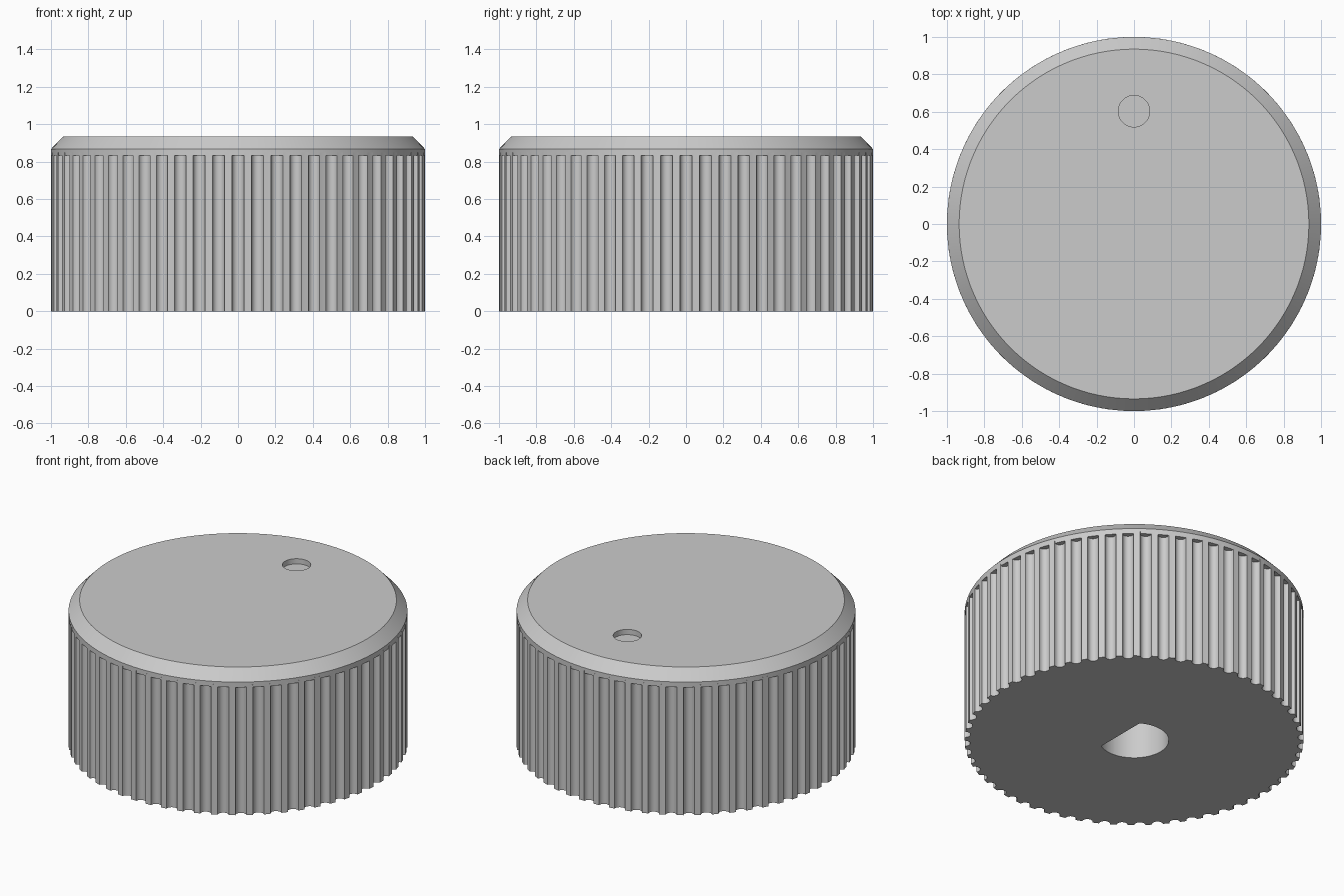
import bpy, bmesh
from math import pi, cos, sin, acos, radians
from mathutils import Vector

cube = bpy.data.objects.get("Cube")
if cube:
    bpy.data.objects.remove(cube, do_unlink=True)

GROOVES = 60
GROOVE_R = 0.033
RIM_Z, EDGE_Z, TOP_Z = 0.833, 0.867, 0.935

grey = bpy.data.materials.new("light grey plastic")
grey.use_nodes = True
colour = (0.6, 0.6, 0.6, 1)
grey.diffuse_color = colour
grey.node_tree.nodes["Principled BSDF"].inputs["Base Color"].default_value = colour


def arc(radius, start, end, steps, centre=(0, 0)):
    """Points along a circular arc."""
    angles = [start + (end - start) * i / steps for i in range(steps + 1)]
    return [(centre[0] + radius * cos(a), centre[1] + radius * sin(a)) for a in angles]


def loft(name, rings):
    """Closed solid through rings of (outline, height)."""
    bm = bmesh.new()
    loops = [[bm.verts.new((x, y, z)) for x, y in outline] for outline, z in rings]
    for low, high in zip(loops, loops[1:]):
        for i in range(len(low)):
            j = (i + 1) % len(low)
            bm.faces.new((low[i], low[j], high[j], high[i]))
    bm.faces.new(loops[0][::-1])
    bm.faces.new(loops[-1])
    bmesh.ops.recalc_face_normals(bm, faces=bm.faces)
    mesh = bpy.data.meshes.new(name)
    bm.to_mesh(mesh)
    bm.free()
    mesh.materials.append(grey)
    obj = bpy.data.objects.new(name, mesh)
    bpy.context.collection.objects.link(obj)
    return obj


def cut(obj, cutter):
    """Subtract the cutter, apply the result and discard the cutter."""
    cutter.hide_render = True
    mod = obj.modifiers.new("cut", "BOOLEAN")
    mod.operation = "DIFFERENCE"
    mod.solver = "EXACT"
    mod.object = cutter
    bpy.context.view_layer.update()
    graph = bpy.context.evaluated_depsgraph_get()
    result = bpy.data.meshes.new_from_object(obj.evaluated_get(graph))
    obj.modifiers.clear()
    obj.data = result
    bpy.data.objects.remove(cutter, do_unlink=True)


def circle(radius, steps, centre=(0, 0)):
    return arc(radius, 0, 2 * pi, steps, centre)[:-1]


# Grip: ribs separated by round grooves
outline = []
step = 2 * pi / GROOVES
half = GROOVE_R
for k in range(GROOVES):
    a = k * step
    centre = (cos(a), sin(a))
    # groove, bulging towards the axis
    outline += arc(GROOVE_R, a + 1.5 * pi, a + pi / 2, 8, centre)
    # outer face of the rib
    outline += arc(1.0, a + half, a + step - half, 4)[1:-1]
grip = loft("ribbed_grip", [(outline, 0), (outline, RIM_Z + 0.015)])

# D-shaped shaft socket in the underside
shaft_r, flat_x = 0.205, 0.105
t = acos(flat_x / shaft_r)
d_shape = arc(shaft_r, t, 2 * pi - t, 48)
cut(grip, loft("shaft_cutter", [(d_shape, -0.1), (d_shape, 0.67)]))

# Cap: plain rim with a chamfered top edge
rim, top = circle(1.0, 120), circle(0.935, 120)
cap = loft("chamfered_cap", [(rim, RIM_Z), (rim, EDGE_Z), (top, TOP_Z)])

# Shallow round pointer dimple
dot = circle(0.084, 40, (0, 0.603))
cut(cap, loft("dimple_cutter", [(dot, TOP_Z - 0.034), (dot, TOP_Z + 0.1)]))

for obj in (grip, cap):
    bpy.ops.object.select_all(action="DESELECT")
    obj.select_set(True)
    bpy.context.view_layer.objects.active = obj
    bpy.ops.object.shade_smooth_by_angle(angle=radians(30))
